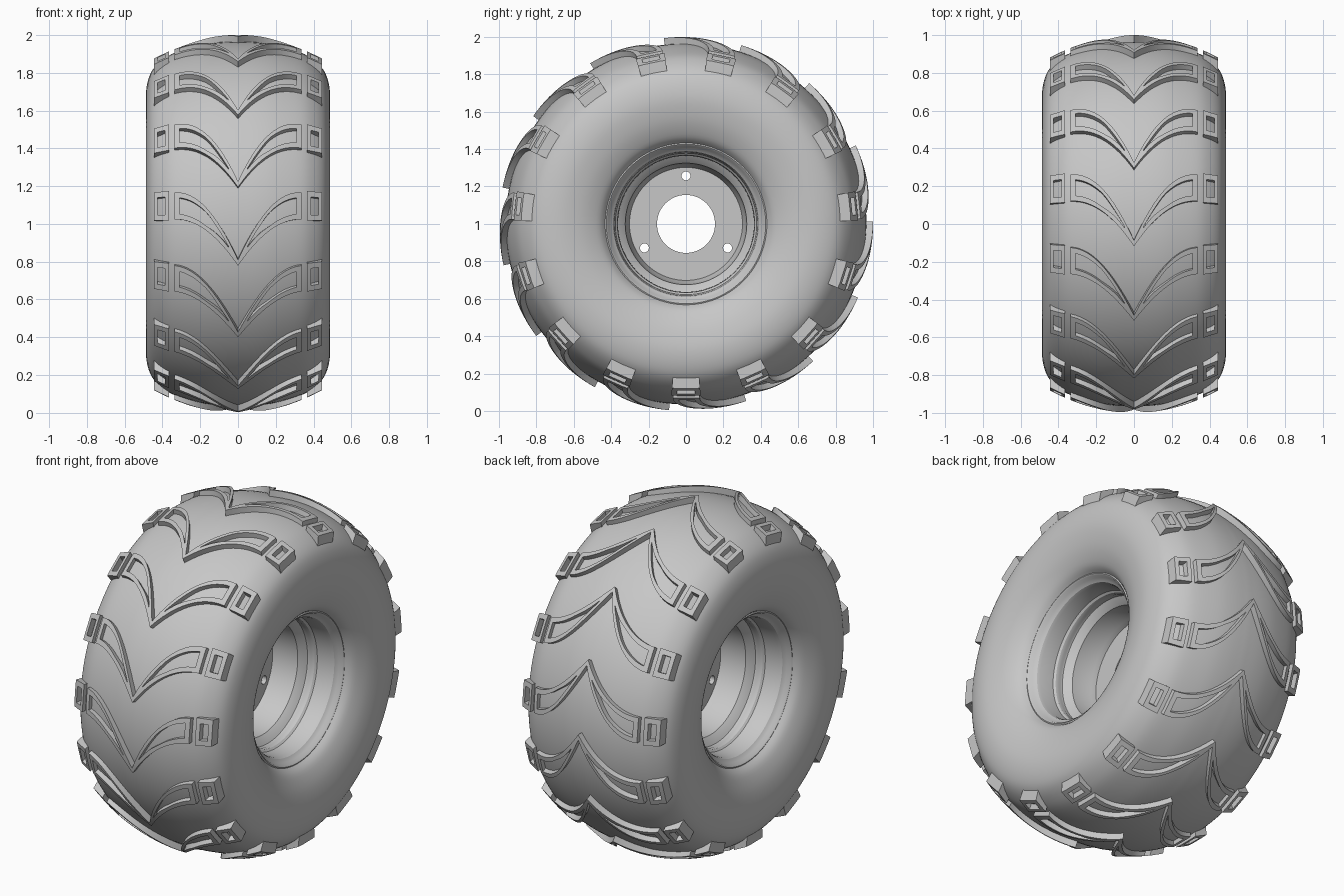
import bpy, bmesh
from math import sin, cos, pi, radians

old = bpy.data.objects.get("Cube")
if old:
    bpy.data.objects.remove(old, do_unlink=True)

LUGS = 15
STEPS = 120

grey = bpy.data.materials.new("plain_grey")
grey.use_nodes = True
grey.diffuse_color = (0.57, 0.57, 0.57, 1)
for node in grey.node_tree.nodes:
    if node.type == 'BSDF_PRINCIPLED':
        node.inputs["Base Color"].default_value = grey.diffuse_color


def wheel_point(x, angle, r):
    """Point at radius r; angle runs from the front up over the top."""
    return (x, -r * cos(angle), 1 + r * sin(angle))


def finish(obj, angle=30):
    obj.data.materials.clear()
    obj.data.materials.append(grey)
    bpy.ops.object.select_all(action='DESELECT')
    obj.select_set(True)
    bpy.context.view_layer.objects.active = obj
    bpy.ops.object.shade_smooth_by_angle(angle=radians(angle))


def mesh_object(name, bm):
    bmesh.ops.recalc_face_normals(bm, faces=bm.faces[:])
    mesh = bpy.data.meshes.new(name)
    bm.to_mesh(mesh)
    bm.free()
    obj = bpy.data.objects.new(name, mesh)
    bpy.context.collection.objects.link(obj)
    finish(obj)
    return obj


def smooth_path(pts, n=4):
    """Catmull-Rom curve through the points."""
    ext = [pts[0]] + pts + [pts[-1]]
    out = []
    for a, b, c, d in zip(ext, ext[1:], ext[2:], ext[3:]):
        for i in range(n):
            t = i / n
            out.append(tuple(
                0.5 * (2 * q + (s - p) * t + (2 * p - 5 * q + 4 * s - w) * t * t
                       + (3 * q - p - 3 * s + w) * t ** 3)
                for p, q, s, w in zip(a, b, c, d)))
    return out + [pts[-1]]


def lathe(name, loop):
    """Turn a closed (x, radius) loop about the axle."""
    bm = bmesh.new()
    rings = [[bm.verts.new(wheel_point(x, 2 * pi * k / STEPS, r)) for x, r in loop]
             for k in range(STEPS)]
    n = len(loop)
    for k in range(STEPS):
        a, b = rings[k], rings[(k + 1) % STEPS]
        for i in range(n):
            j = (i + 1) % n
            bm.faces.new((a[i], a[j], b[j], b[i]))
    return mesh_object(name, bm)


def mirrored(half):
    """Half profile from +x to the middle, continued to -x."""
    return half + [(-x, r) for x, r in reversed(half) if x > 1e-6]


# Tyre body: bead, bulging sidewall, rounded shoulder and crown
tyre_half = smooth_path([(0.385, 0.43), (0.425, 0.465), (0.462, 0.54), (0.482, 0.62),
                         (0.487, 0.69), (0.476, 0.76), (0.45, 0.818), (0.40, 0.868),
                         (0.33, 0.908), (0.2, 0.946), (0.1, 0.961), (0, 0.965)])
lathe("tyre_body", mirrored(tyre_half))

# Rim barrel: lip, bead seat, raised ring and drop centre
rim_half = [(0.375, 0.436), (0.388, 0.434), (0.392, 0.426), (0.386, 0.418), (0.368, 0.410),
            (0.352, 0.390), (0.335, 0.384), (0.25, 0.378), (0.24, 0.368), (0.222, 0.364),
            (0.208, 0.368), (0.195, 0.366), (0.18, 0.345), (0.16, 0.325), (0.04, 0.312),
            (0.02, 0.302)]
lathe("rim_barrel", mirrored(rim_half))

# Hub disc with a centre bore and three bolt holes
curve = bpy.data.curves.new("hub_disc", 'CURVE')
curve.dimensions = '2D'
curve.fill_mode = 'BOTH'
curve.extrude = 0.014


def add_circle(cx, cy, r, n):
    spline = curve.splines.new('POLY')
    spline.points.add(n - 1)
    for i, p in enumerate(spline.points):
        a = 2 * pi * i / n
        p.co = (cx + r * cos(a), cy + r * sin(a), 0, 1)
    spline.use_cyclic_u = True


add_circle(0, 0, 0.312, STEPS)
add_circle(0, 0, 0.155, 64)
for k in range(3):
    a = pi + 2 * pi * k / 3
    add_circle(0.257 * cos(a), 0.257 * sin(a), 0.024, 20)
disc = bpy.data.objects.new("hub_disc", curve)
bpy.context.collection.objects.link(disc)
disc.location = (0, 0, 1)
disc.rotation_euler = (0, pi / 2, 0)
bpy.ops.object.select_all(action='DESELECT')
disc.select_set(True)
bpy.context.view_layer.objects.active = disc
bpy.ops.object.convert(target='MESH')
finish(bpy.context.view_layer.objects.active)


# Tread lugs: curved slabs with a pocket cut through to the tyre
def add_lug(bm, xs, rows, is_pocket, turn):
    verts = {}

    def v(i, j, top):
        if (i, j, top) not in verts:
            x = xs[i]
            r = 1 - 0.6 * x * x - (0 if top else 0.08)
            verts[i, j, top] = bm.verts.new(wheel_point(x, radians(rows(x)[j] + turn), r))
        return verts[i, j, top]

    cells = {(i, j) for i in range(len(xs) - 1) for j in range(3)
             if not (j == 1 and is_pocket(abs(xs[i] + xs[i + 1]) / 2))}
    for i, j in cells:
        ring = [(i, j), (i + 1, j), (i + 1, j + 1), (i, j + 1)]
        for top in (True, False):
            bm.faces.new([v(a, b, top) for a, b in ring])
        beside = [(i, j - 1), (i + 1, j), (i, j + 1), (i - 1, j)]
        for k, cell in enumerate(beside):
            if cell not in cells:
                p, q = ring[k], ring[(k + 1) % 4]
                bm.faces.new((v(*p, True), v(*q, True), v(*q, False), v(*p, False)))


def chevron_rows(x):
    s = (1 - abs(x) / 0.335) ** 2
    low, high = 1.5 - 14.3 * s, 10.3 - 21.3 * s
    edge = 0.2 + 0.26 * max(0, min(1, (0.16 - abs(x)) / 0.11))
    return [low + (high - low) * t for t in (0, edge, 1 - edge, 1)]


def block_rows(x):
    return (1.1, 3, 9, 10.9)


half_xs = [0.015, 0.03] + [0.05 + 0.02 * i for i in range(14)] + [0.335]
chevron_xs = [-x for x in reversed(half_xs)] + [0] + half_xs
block_xs = (0.365, 0.385, 0.425, 0.445)

chevrons, blocks = bmesh.new(), bmesh.new()
for k in range(LUGS):
    turn = 360 * k / LUGS
    add_lug(chevrons, chevron_xs, chevron_rows, lambda x: 0.05 < x < 0.31, turn)
    for side in (1, -1):
        add_lug(blocks, [side * x for x in block_xs], block_rows,
                lambda x: 0.385 < x < 0.425, turn)
mesh_object("chevron_lugs", chevrons)
mesh_object("shoulder_lugs", blocks)
